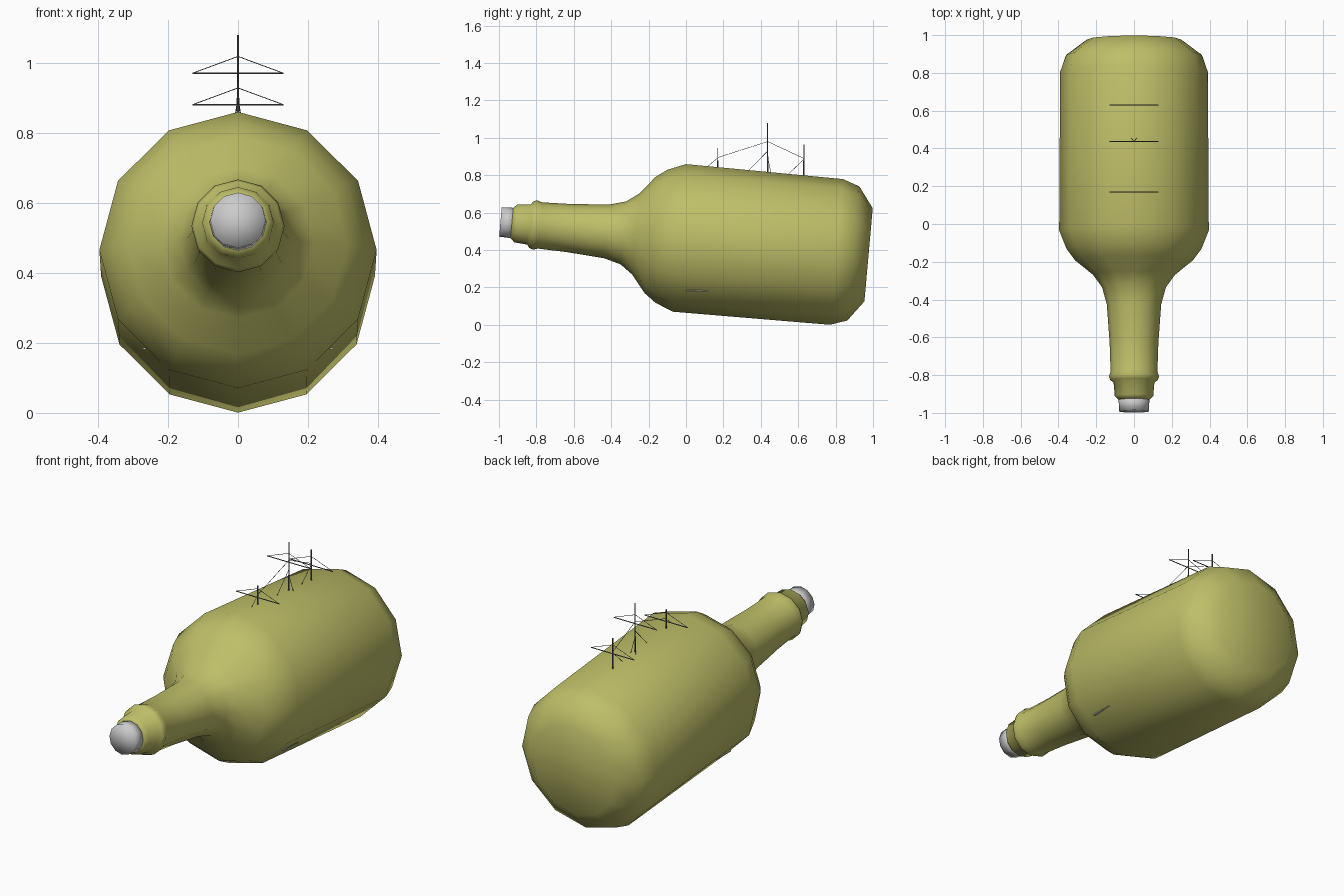
import bpy, bmesh, math
from mathutils import Vector, Matrix

old = bpy.data.objects.get("Cube")
if old:
    bpy.data.objects.remove(old, do_unlink=True)


def material(name, color):
    m = bpy.data.materials.new(name)
    m.use_nodes = True
    m.diffuse_color = (*color, 1)
    m.node_tree.nodes["Principled BSDF"].inputs["Base Color"].default_value = (*color, 1)
    return m


GLASS = material("olive glass", (0.52, 0.52, 0.14))
CORK = material("pale grey", (0.6, 0.6, 0.6))
SPAR = material("dark grey", (0.13, 0.13, 0.15))

# Bottle axis slopes down towards the base
TILT = Matrix.Translation((0, 0, 0.462)) @ Matrix.Rotation(math.radians(-5.1), 4, "X")


def finish(bm, name, mat, smooth=True):
    bmesh.ops.recalc_face_normals(bm, faces=bm.faces)
    mesh = bpy.data.meshes.new(name)
    bm.to_mesh(mesh)
    bm.free()
    mesh.materials.append(mat)
    for p in mesh.polygons:
        p.use_smooth = smooth
    ob = bpy.data.objects.new(name, mesh)
    bpy.context.collection.objects.link(ob)
    return ob


def lathe(name, profile, mat, sides=12):
    """Turn (position, radius) pairs around the y axis and close both ends."""
    bm = bmesh.new()
    rings = []
    for s, r in profile:
        angles = [2 * math.pi * i / sides for i in range(sides)]
        rings.append([bm.verts.new((r * math.sin(a), s, r * math.cos(a))) for a in angles])
    for a, b in zip(rings, rings[1:]):
        for i in range(sides):
            j = (i + 1) % sides
            bm.faces.new((a[i], a[j], b[j], b[i]))
    for ring, (s, r) in ((rings[0], profile[0]), (rings[-1], profile[-1])):
        centre = bm.verts.new((0, s, 0))
        for i in range(sides):
            bm.faces.new((centre, ring[i], ring[(i + 1) % sides]))
    ob = finish(bm, name, mat)
    ob.matrix_world = TILT
    return ob


def rods(name, pairs, radius, mat, sides=5):
    """Thin round rods between pairs of points, joined in one object."""
    bm = bmesh.new()
    for a, b in pairs:
        a, b = Vector(a), Vector(b)
        d = b - a
        place = Matrix.Translation((a + b) / 2) @ d.to_track_quat("Z", "Y").to_matrix().to_4x4()
        bmesh.ops.create_cone(bm, cap_ends=True, segments=sides, radius1=radius,
                              radius2=radius, depth=d.length, matrix=place)
    return finish(bm, name, mat, False)


# Bottle and cork
lathe("bottle", [(-0.936, 0.08), (-0.913, 0.102), (-0.843, 0.108), (-0.83, 0.125),
                 (-0.81, 0.133), (-0.784, 0.124), (-0.631, 0.129), (-0.427, 0.144),
                 (-0.336, 0.169), (-0.27, 0.217), (-0.193, 0.312), (-0.132, 0.357),
                 (-0.035, 0.396), (0.808, 0.391), (0.898, 0.36), (0.98, 0.25)], GLASS)
lathe("cork", [(-0.996, 0.079), (-0.92, 0.082)], CORK)

# Hull hidden inside the glass, with a thin deck rail that reaches the wall
bm = bmesh.new()
bmesh.ops.create_cube(bm, size=1)
for v in bm.verts:
    taper = 0.5 if v.co.z < 0 else 1
    v.co = Vector((v.co.x * 0.2 * taper, 0.4 + v.co.y * 0.7 * (0.6 + 0.4 * taper), 0.27 + v.co.z * 0.15))
finish(bm, "hull", SPAR, False)
bm = bmesh.new()
bmesh.ops.create_cube(bm, size=1, matrix=Matrix.Translation((0, 0.065, 0.184))
                      @ Matrix.Diagonal((0.544, 0.13, 0.006, 1)))
finish(bm, "keel_plate", CORK, False)

# Masts: position, top height, yard height
MASTS = {"fore": (0.17, 0.945, 0.88), "main": (0.437, 1.08, 0.97), "rear": (0.63, 0.965, 0.88)}
for label, (y, top, yard) in MASTS.items():
    rods(label + "_mast", [((0, y, 0.3), (0, y, top))], 0.0028, SPAR)
    rods(label + "_lower_mast", [((0, y, 0.3), (0, y, yard - 0.07 if label == "main" else yard))], 0.004, SPAR)
    rods(label + "_yard", [((-0.13, y, yard), (0.13, y, yard))], 0.0025, SPAR)
    rods(label + "_lifts", [((x, y, yard), (0, y, yard + 0.048)) for x in (-0.13, 0.13)], 0.0013, SPAR)

# Rigging between the masts
rods("stays", [((0, 0.437, 0.98), (0, 0.17, 0.895)),
               ((0, 0.437, 0.98), (0, 0.63, 0.89)),
               ((0, 0.17, 0.893), (0, 0.09, 0.825)),
               ((0, 0.437, 0.93), (0, 0.32, 0.81)),
               ((0, 0.63, 0.885), (0, 0.53, 0.79))], 0.0013, SPAR)
rods("shrouds", [((0, 0.437, 0.9), (x, 0.46, 0.78)) for x in (-0.02, 0.02)], 0.0013, SPAR)
